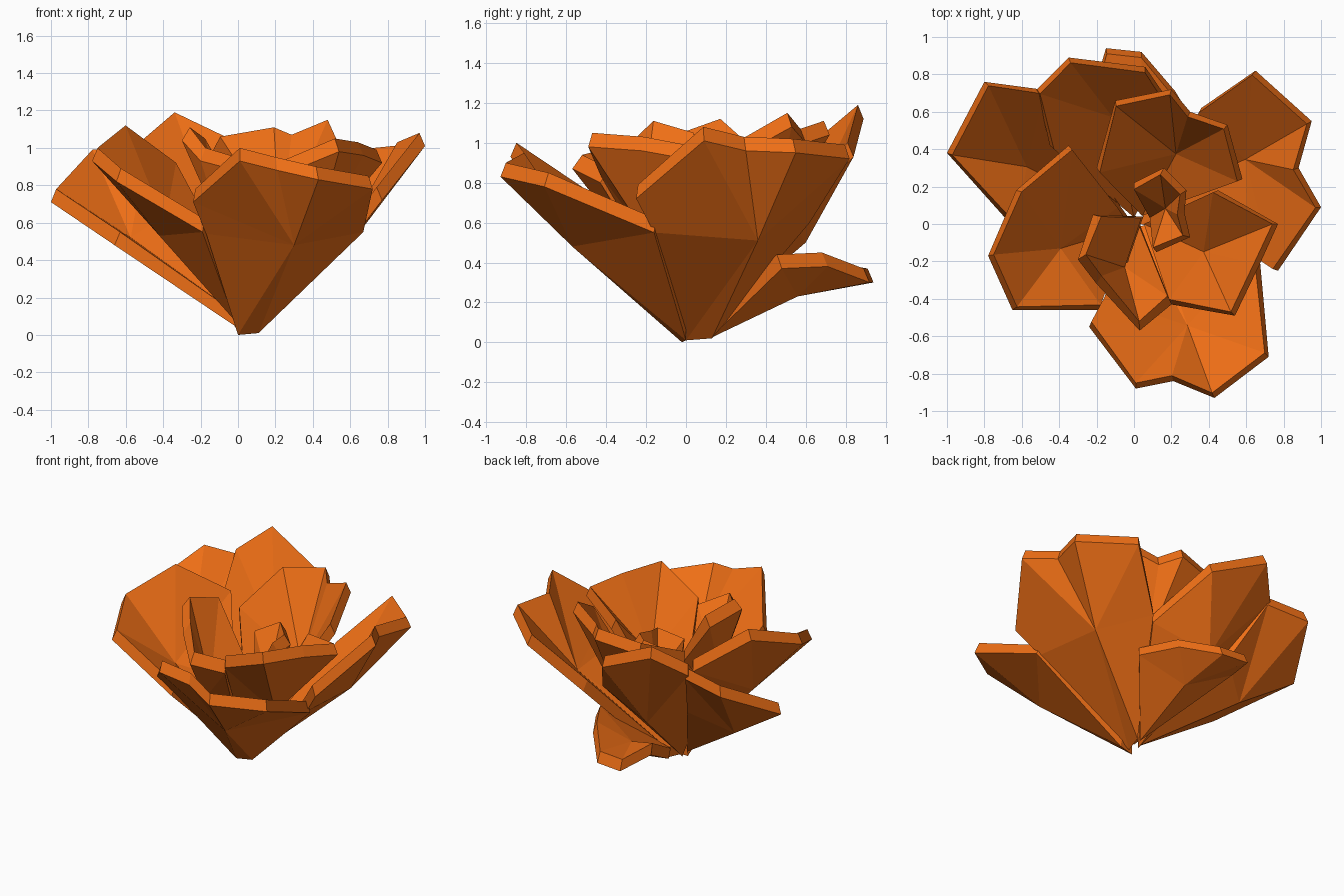
import bpy, bmesh
from mathutils import Vector

orange = bpy.data.materials.new("petal_orange")
orange.diffuse_color = (0.87, 0.16, 0.008, 1)


def petal(name, belly, rim, thick=0.07, tuck=0.03):
    """Faceted cup: a fan from the belly point to the rim, thickened up and inward."""
    bm = bmesh.new()
    outer = [Vector(p) for p in [belly] + rim]
    inner = []
    for p in outer:
        r = Vector((p.x, p.y, 0))
        k = min(1, r.length / 0.25)
        back = r.normalized() * tuck * k if r.length > 0.01 else Vector()
        inner.append(p - back + Vector((0, 0, thick)))
    vo = [bm.verts.new(p) for p in outer]
    vi = [bm.verts.new(p) for p in inner]
    n = len(rim)
    for i in range(n):
        a, b = 1 + i, 1 + (i + 1) % n
        bm.faces.new((vo[0], vo[b], vo[a]))
        bm.faces.new((vi[0], vi[a], vi[b]))
        bm.faces.new((vo[a], vo[b], vi[b], vi[a]))
    bmesh.ops.recalc_face_normals(bm, faces=bm.faces)
    me = bpy.data.meshes.new(name)
    bm.to_mesh(me)
    bm.free()
    me.materials.append(orange)
    ob = bpy.data.objects.new(name, me)
    bpy.context.collection.objects.link(ob)


# Outer ring of petals
petal("front_petal", (0.30, -0.57, 0.48),
      [(0, -0.02, 0), (0.11, 0, 0.01), (0.67, -0.16, 0.55), (0.72, -0.71, 0.78),
       (0.43, -0.93, 0.83), (0.21, -0.84, 0.88), (0.01, -0.88, 0.93),
       (-0.24, -0.55, 0.71), (-0.17, -0.42, 0.54)])
petal("right_petal", (0.62, 0.36, 0.51),
      [(0.04, 0, 0.01), (0.08, 0.13, 0.02), (0.36, 0.62, 0.60), (0.65, 0.82, 0.92),
       (0.95, 0.55, 0.95), (0.88, 0.30, 0.96), (1.0, 0.09, 1.01),
       (0.77, -0.25, 0.72), (0.64, -0.16, 0.55)])
petal("back_petal", (-0.12, 0.60, 0.50),
      [(0, 0.04, 0.02), (-0.45, 0.42, 0.70), (-0.52, 0.72, 0.98), (-0.35, 0.89, 1.12),
       (0.06, 0.84, 0.93), (0.28, 0.52, 0.62)])
petal("left_petal", (-0.60, 0.32, 0.45),
      [(-0.02, 0.02, 0.05), (-0.66, 0.0, 0.48), (-1.0, 0.38, 0.71),
       (-0.80, 0.76, 0.92), (-0.50, 0.72, 0.95), (-0.36, 0.50, 0.60)])
petal("low_back_petal", (0.05, 0.56, 0.23),
      [(0.05, 0.12, 0.02), (0.36, 0.48, 0.37), (0.22, 0.71, 0.38), (0.04, 0.92, 0.30),
       (-0.15, 0.94, 0.30), (-0.22, 0.70, 0.34)])

# Middle ring of petals
petal("left_front_petal", (-0.42, -0.14, 0.53),
      [(-0.02, -0.02, 0.08), (-0.19, -0.46, 0.55), (-0.65, -0.46, 0.82),
       (-0.78, -0.17, 0.93), (-0.63, 0.18, 1.05), (-0.35, 0.42, 0.85), (-0.1, 0.1, 0.40)])
petal("back_inner_petal", (0.24, 0.40, 0.50),
      [(0.05, 0.05, 0.08), (0.58, 0.24, 0.92), (0.50, 0.53, 1.08), (0.30, 0.60, 1.0),
       (0.20, 0.72, 1.04), (-0.10, 0.66, 0.99), (-0.20, 0.30, 0.82)])

# Inner petals and bud
petal("right_inner_petal", (0.40, -0.16, 0.48),
      [(0.06, 0, 0.10), (0.20, -0.43, 0.84), (0.54, -0.49, 0.98), (0.67, -0.22, 0.96),
       (0.77, 0.0, 0.92), (0.45, 0.18, 0.84)])
petal("left_inner_petal", (-0.06, -0.28, 0.50),
      [(0.03, 0, 0.10), (0.05, 0.04, 0.60), (-0.22, 0.05, 0.98), (-0.30, -0.19, 1.04),
       (-0.20, -0.32, 0.93), (0.03, -0.57, 0.87), (0.20, -0.43, 0.80)], tuck=0.05)
petal("centre_bud", (0.20, 0.10, 0.48),
      [(0.10, 0.04, 0.12), (0.12, -0.15, 0.68), (0.30, -0.07, 0.74), (0.27, 0.06, 0.77),
       (0.28, 0.18, 0.79), (0.16, 0.30, 0.81), (0.0, 0.22, 0.74)], tuck=0.04)
